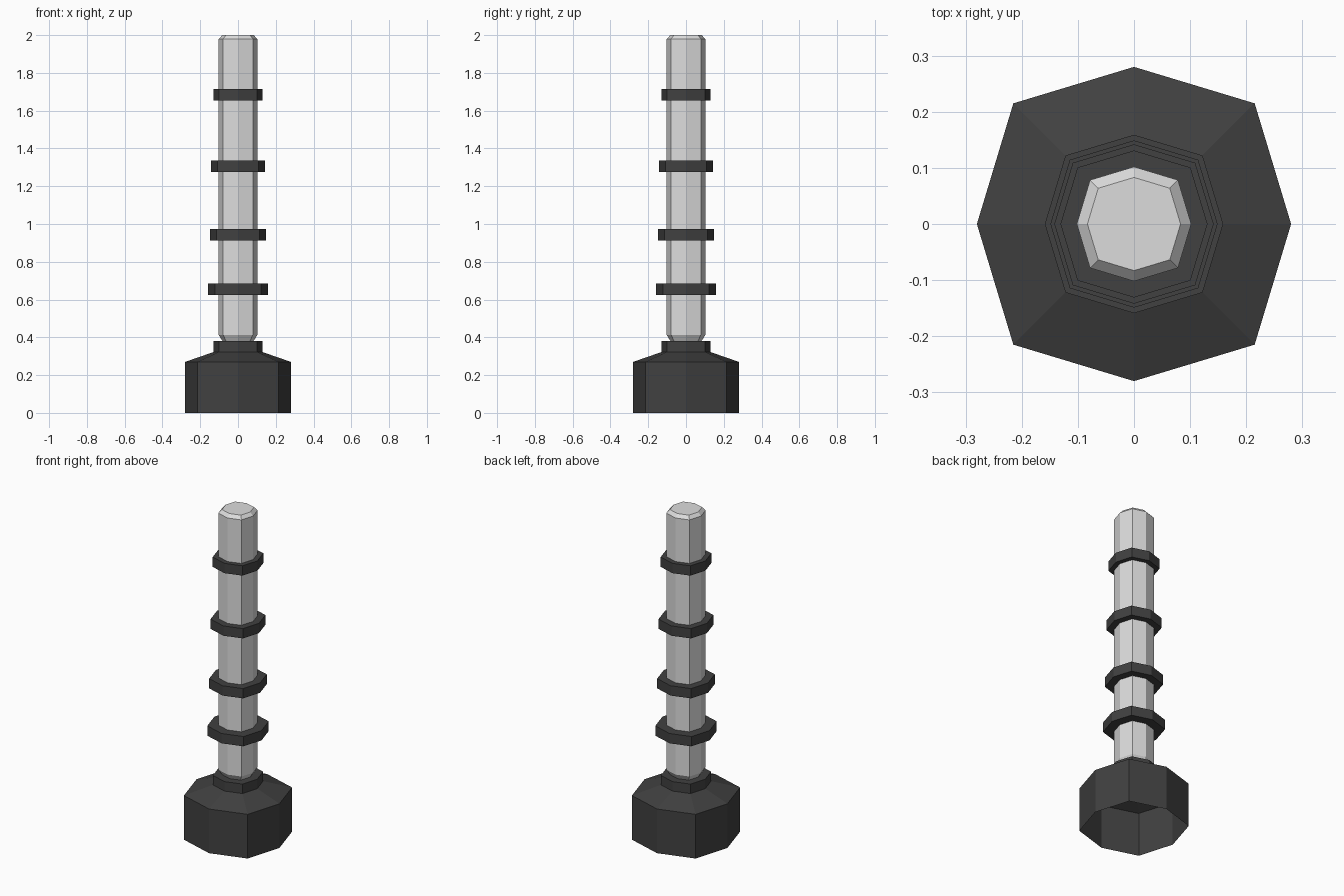
import bpy, bmesh, math

if "Cube" in bpy.data.objects:
    bpy.data.objects.remove(bpy.data.objects["Cube"])


def material(name, value):
    m = bpy.data.materials.new(name)
    m.diffuse_color = (value, value, value, 1.0)
    m.use_nodes = True
    m.node_tree.nodes["Principled BSDF"].inputs["Base Color"].default_value = m.diffuse_color
    return m


dark = material("dark_rubber", 0.052)
light = material("light_metal", 0.72)


def lathe(name, profile, mat, cap_start=False, cap_end=False):
    """Eight-sided body from (radius, z) rows; diagonal corners bulge slightly."""
    bm = bmesh.new()
    rows = []
    for r, z in profile:
        row = []
        for i in range(8):
            k = r * (1.086 if i % 2 else 1.0)
            a = i * math.pi / 4
            row.append(bm.verts.new((k * math.cos(a), k * math.sin(a), z)))
        rows.append(row)
    for lo, hi in zip(rows, rows[1:]):
        for i in range(8):
            j = (i + 1) % 8
            bm.faces.new((lo[i], lo[j], hi[j], hi[i]))
    if cap_start:
        bm.faces.new(list(reversed(rows[0])))
    if cap_end:
        bm.faces.new(rows[-1])
    me = bpy.data.meshes.new(name)
    bm.to_mesh(me)
    bm.free()
    me.materials.append(mat)
    ob = bpy.data.objects.new(name, me)
    bpy.context.collection.objects.link(ob)
    return ob


# Hollow base, open underneath, with sloped shoulder and neck
lathe("base", [(0.28, 0), (0.28, 0.27), (0.13, 0.322), (0.13, 0.38)],
      dark, cap_end=True)

# Rod with chamfered ends
lathe("rod", [(0.082, 0.38), (0.102, 0.412), (0.102, 1.98), (0.083, 2.0)],
      light, cap_start=True, cap_end=True)

# Collars, narrowing towards the top
for n, (r, z) in enumerate([(0.159, 0.655), (0.149, 0.943),
                            (0.142, 1.306), (0.131, 1.684)]):
    lathe(f"collar_{n + 1}",
          [(0.1, z - 0.03), (r, z - 0.03), (r, z + 0.03), (0.1, z + 0.03)], dark)
